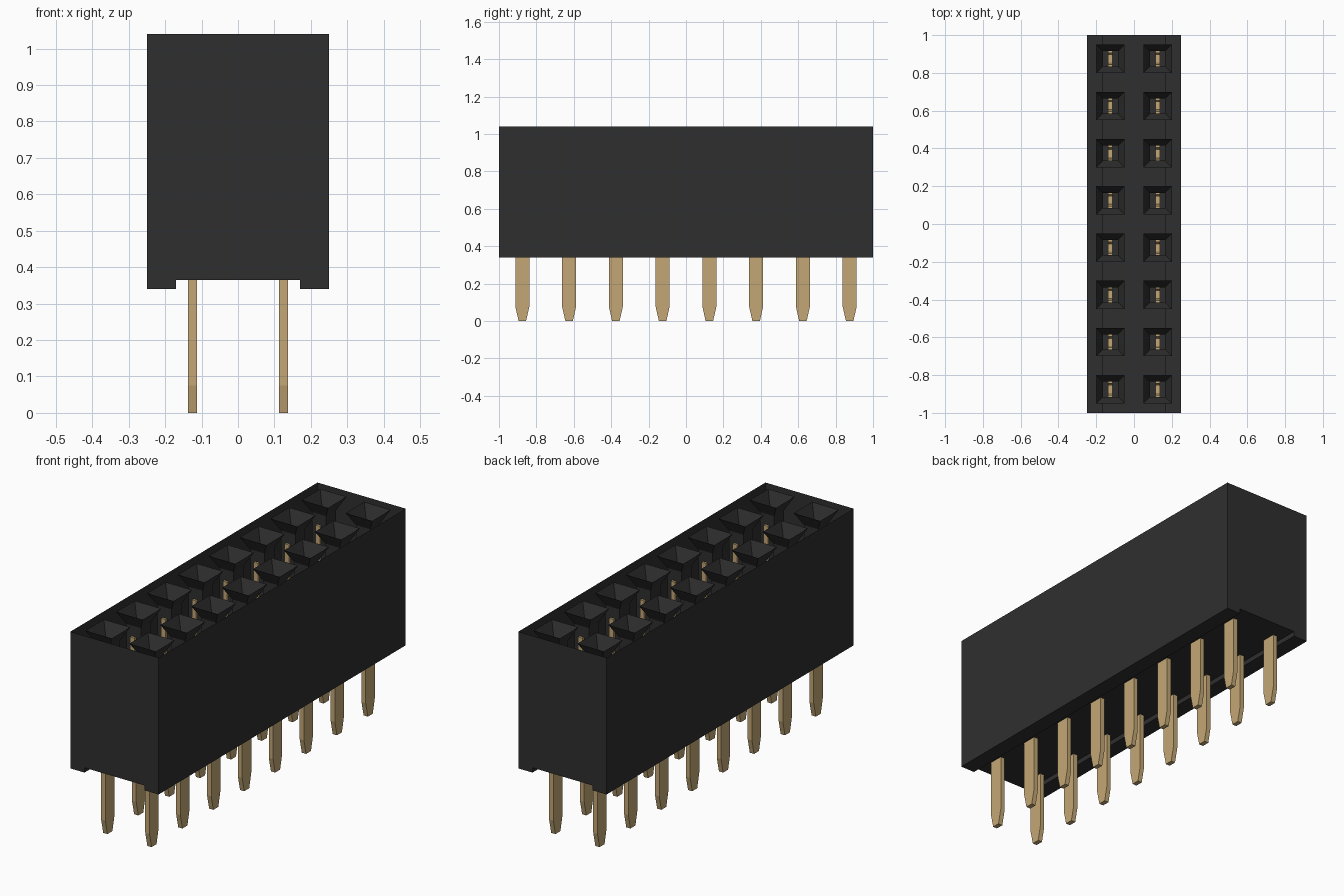
import bpy, bmesh

cube = bpy.data.objects.get("Cube")
if cube:
    bpy.data.objects.remove(cube, do_unlink=True)


def material(name, rgb):
    m = bpy.data.materials.new(name)
    m.use_nodes = True
    m.diffuse_color = (*rgb, 1)
    bsdf = next(n for n in m.node_tree.nodes if n.type == 'BSDF_PRINCIPLED')
    bsdf.inputs["Base Color"].default_value = (*rgb, 1)
    return m


black = material("black plastic", (0.028, 0.028, 0.028))
gold = material("gold metal", (0.55, 0.39, 0.18))


def finish(bm, name, mat):
    me = bpy.data.meshes.new(name)
    bm.to_mesh(me)
    bm.free()
    me.materials.append(mat)
    ob = bpy.data.objects.new(name, me)
    bpy.context.collection.objects.link(ob)
    return ob


TOP, BASE, RECESS = 1.04, 0.34, 0.365
ROWS = [-0.125, 0.125]
STATIONS = [-0.875 + 0.25 * i for i in range(8)]

# Housing: thin shell, open above, with a channel along the underside
profile = [(-0.25, TOP), (-0.25, BASE), (-0.17, BASE), (-0.17, RECESS),
           (0.17, RECESS), (0.17, BASE), (0.25, BASE), (0.25, TOP)]
bm = bmesh.new()
front = [bm.verts.new((x, -1, z)) for x, z in profile]
back = [bm.verts.new((x, 1, z)) for x, z in profile]
for i in range(len(profile) - 1):
    bm.faces.new((front[i], back[i], back[i + 1], front[i + 1]))
bm.faces.new(front)
bm.faces.new(back[::-1])
finish(bm, "housing", black)

# Sockets: square funnel leading into a straight shaft
bm = bmesh.new()
for x in ROWS:
    for y in STATIONS:
        rings = []
        for half, z in [(0.075, TOP), (0.04, 0.975), (0.04, RECESS)]:
            rings.append([bm.verts.new((x + sx * half, y + sy * half, z))
                          for sx, sy in [(-1, -1), (1, -1), (1, 1), (-1, 1)]])
        for a, b in zip(rings, rings[1:]):
            for i in range(4):
                j = (i + 1) % 4
                bm.faces.new((a[i], a[j], b[j], b[i]))
finish(bm, "sockets", black)

# Contacts: tapered pin below, two-tined fork above, cut from flat strip
half_outline = [(0.02, 0.0), (0.037, 0.075), (0.037, 0.5), (0.052, 0.54),
                (0.052, 0.92), (0.03, 0.92), (0.02, 0.6)]
outline = half_outline + [(-y, z) for y, z in reversed(half_outline)]
bm = bmesh.new()
for x in ROWS:
    for y in STATIONS:
        a = [bm.verts.new((x + 0.012, y + py, pz)) for py, pz in outline]
        b = [bm.verts.new((x - 0.012, y + py, pz)) for py, pz in outline]
        bm.faces.new(a)
        bm.faces.new(b[::-1])
        for i in range(len(outline)):
            j = (i + 1) % len(outline)
            bm.faces.new((a[j], a[i], b[i], b[j]))
finish(bm, "contact_pins", gold)
